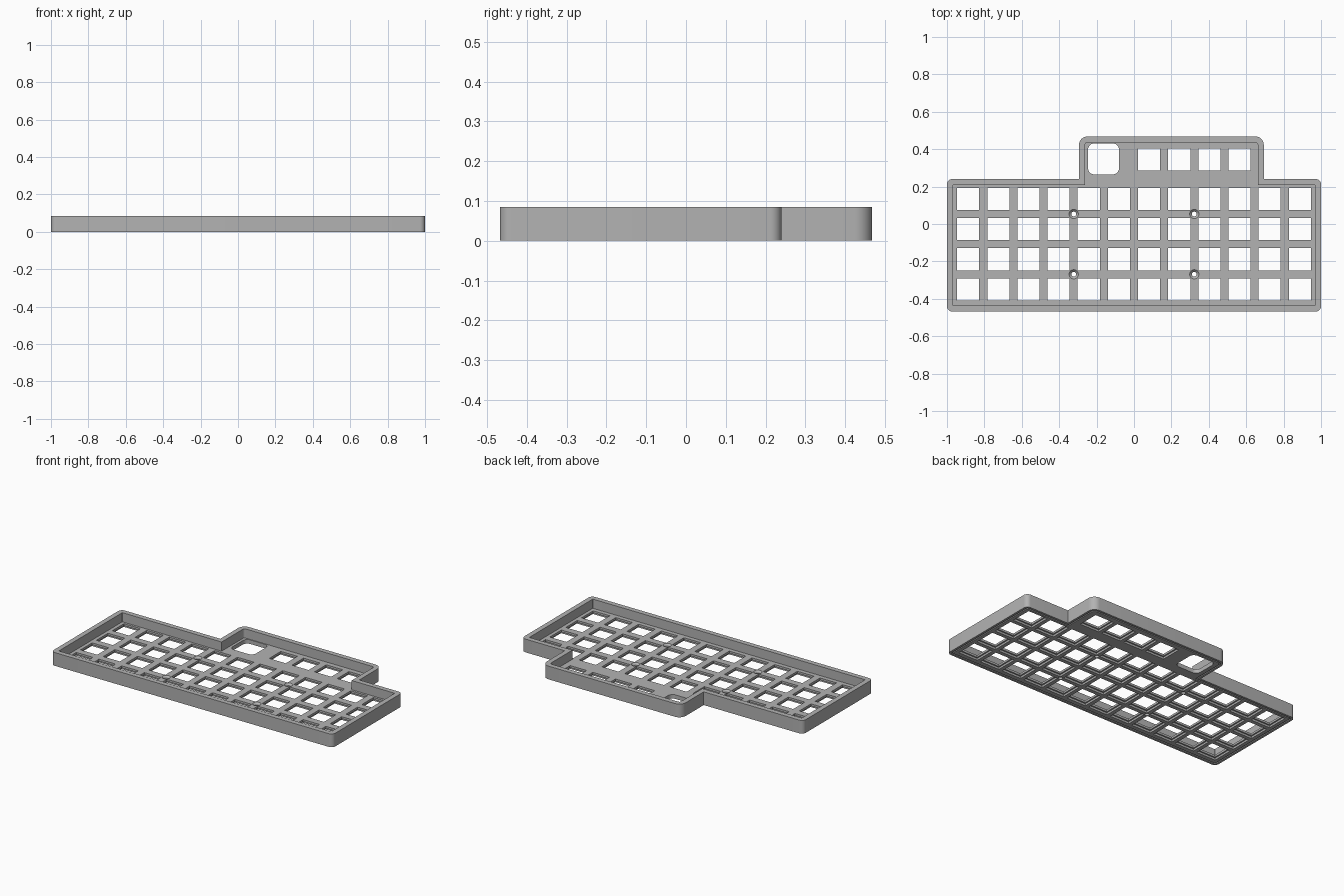
import bpy, bmesh, math
from mathutils import Vector

cube = bpy.data.objects.get("Cube")
if cube:
    bpy.data.objects.remove(cube, do_unlink=True)

HEIGHT, PLATE_TOP, STEP = 0.085, 0.026, 0.0126
PITCH, KEY = 0.1612, 0.118

grey = bpy.data.materials.new("mid grey plastic")
grey.use_nodes = True
colour = (0.45, 0.45, 0.45, 1)
grey.diffuse_color = colour
grey.node_tree.nodes["Principled BSDF"].inputs["Base Color"].default_value = colour


def rounded(corners, seg=8):
    """Round a counter-clockwise polygon given as (x, y, radius)."""
    pts = []
    n = len(corners)
    for i, (x, y, r) in enumerate(corners):
        p = Vector((x, y))
        if r <= 0:
            pts.append(p)
            continue
        a = (Vector(corners[i - 1][:2]) - p).normalized()
        b = (Vector(corners[(i + 1) % n][:2]) - p).normalized()
        centre = p + (a + b) * r
        for k in range(seg + 1):
            t = k / seg * math.pi / 2
            pts.append(centre - b * r * math.cos(t) - a * r * math.sin(t))
    return pts


def footprint(d):
    """Case outline moved inwards by d."""
    small, big = max(0.028 - d, 0.003), max(0.045 - d, 0.003)
    side, low, mid, top = 1 - d, -0.468 + d, 0.24 - d, 0.468 - d
    left, right = -0.294 + d, 0.694 - d
    return rounded([(-side, low, small), (side, low, small), (side, mid, small),
                    (right, mid, 0), (right, top, big), (left, top, big),
                    (left, mid, 0), (-side, mid, small)])


def box_outline(cx, cy, size, r=0):
    h = size / 2
    return rounded([(cx - h, cy - h, r), (cx + h, cy - h, r),
                    (cx + h, cy + h, r), (cx - h, cy + h, r)])


def circle(cx, cy, r, seg=24):
    return [Vector((cx + r * math.cos(i * math.tau / seg),
                    cy + r * math.sin(i * math.tau / seg))) for i in range(seg)]


def loft(bm, low, high, z0, z1):
    """Closed solid between two matching outlines."""
    a = [bm.verts.new((p.x, p.y, z0)) for p in low]
    b = [bm.verts.new((p.x, p.y, z1)) for p in high]
    bm.faces.new(a[::-1])
    bm.faces.new(b)
    for i in range(len(a)):
        j = (i + 1) % len(a)
        bm.faces.new((a[i], a[j], b[j], b[i]))


def ring(bm, outer, inner, z0, z1):
    """Closed band between two matching outlines."""
    loops = [[bm.verts.new((p.x, p.y, z)) for p in pts]
             for pts, z in ((outer, z0), (outer, z1), (inner, z1), (inner, z0))]
    n = len(outer)
    for k in range(4):
        a, b = loops[k], loops[(k + 1) % 4]
        for i in range(n):
            j = (i + 1) % n
            bm.faces.new((a[i], a[j], b[j], b[i]))


def make(name, bm, helper=False):
    bmesh.ops.recalc_face_normals(bm, faces=bm.faces)
    mesh = bpy.data.meshes.new(name)
    bm.to_mesh(mesh)
    bm.free()
    mesh.materials.append(grey)
    ob = bpy.data.objects.new(name, mesh)
    bpy.context.collection.objects.link(ob)
    ob.hide_render = helper
    return ob


# Solid case body
bm = bmesh.new()
loft(bm, footprint(0), footprint(0), 0, HEIGHT)
case = make("keyboard_case", bm)

# Open tray above the switch plate
bm = bmesh.new()
loft(bm, footprint(0.032), footprint(0.032), PLATE_TOP, HEIGHT + 0.05)
cutters = [make("tray_cutter", bm, True)]

# Switch positions: main block and short upper row
keys = [((c - 5.5) * PITCH, 0.134 - r * PITCH) for c in range(12) for r in range(4)]
keys += [((c + 0.5) * PITCH, 0.345) for c in range(4)]
knob = (-0.163, 0.348, 0.165)
screws = [(sx * 2 * PITCH, y) for sx in (-1, 1) for y in (0.0534, -0.269)]

# Through holes for switches, knob and screws
bm = bmesh.new()
for x, y in keys:
    o = box_outline(x, y, KEY)
    loft(bm, o, o, -0.05, 0.06)
o = box_outline(*knob, 0.032)
loft(bm, o, o, -0.05, 0.06)
for x, y in screws:
    o = circle(x, y, 0.013)
    loft(bm, o, o, -0.05, 0.06)
cutters.append(make("hole_cutter", bm, True))

# Countersinks, wider switch pockets underneath and the edge groove
bm = bmesh.new()
for x, y in screws:
    loft(bm, circle(x, y, 0.012), circle(x, y, 0.026), PLATE_TOP - 0.013, PLATE_TOP + 0.001)
for x, y in keys:
    o = box_outline(x, y, KEY + 0.018)
    loft(bm, o, o, -0.05, STEP)
ring(bm, footprint(0.014), footprint(0.022), -0.05, 0.006)
cutters.append(make("relief_cutter", bm, True))

# Cut the body and bake the result
for c in cutters:
    mod = case.modifiers.new(c.name, 'BOOLEAN')
    mod.operation = 'DIFFERENCE'
    mod.solver = 'EXACT'
    mod.object = c
bpy.ops.object.select_all(action='DESELECT')
case.select_set(True)
bpy.context.view_layer.objects.active = case
for mod in list(case.modifiers):
    bpy.ops.object.modifier_apply(modifier=mod.name)
for c in cutters:
    bpy.data.objects.remove(c, do_unlink=True)
bpy.ops.object.shade_smooth_by_angle(angle=math.radians(30))
